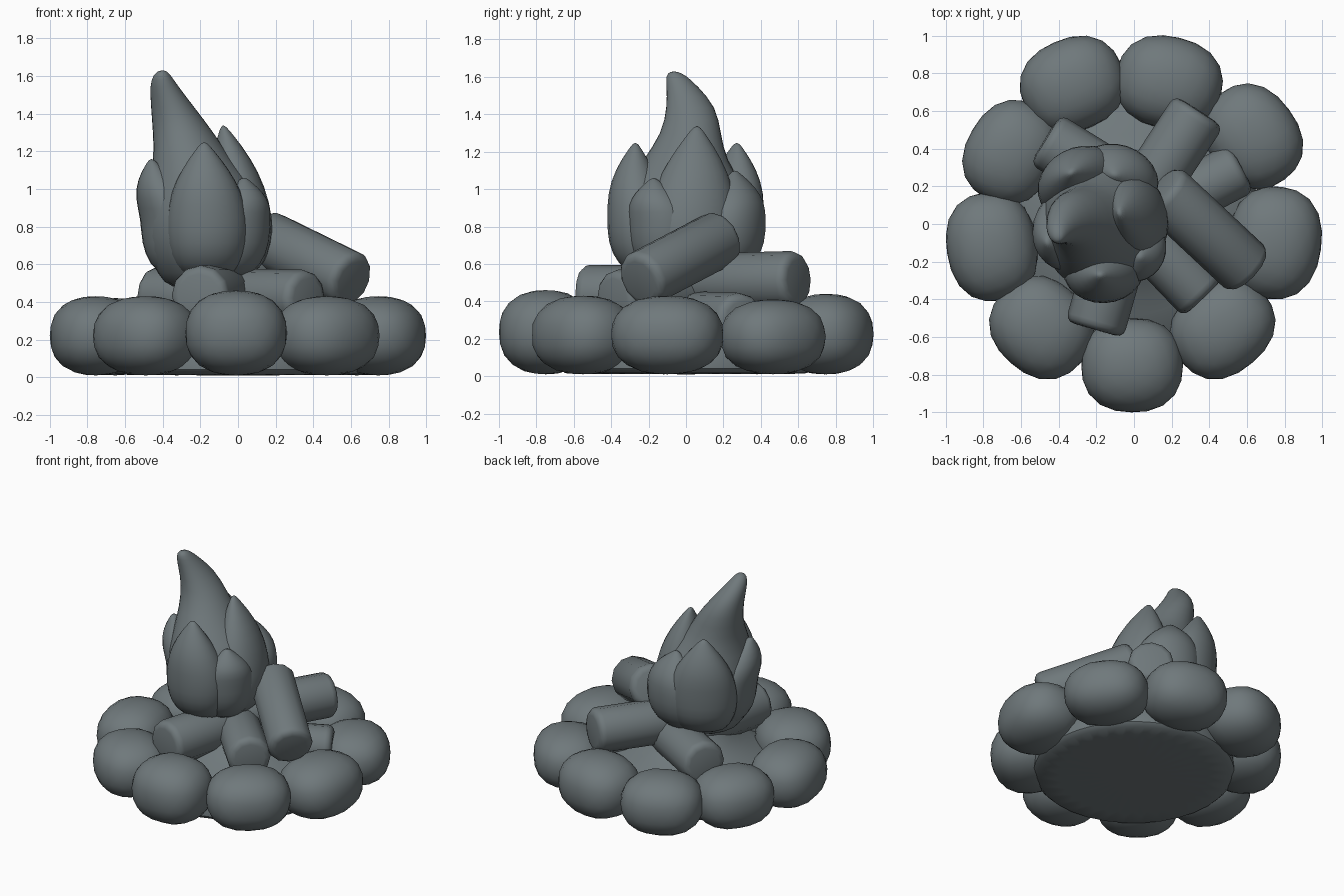
import bpy, bmesh, math
from mathutils import Vector, Matrix

if "Cube" in bpy.data.objects:
    bpy.data.objects.remove(bpy.data.objects["Cube"], do_unlink=True)

slate = bpy.data.materials.new("slate_grey")
slate.use_nodes = True
COLOUR = (0.16, 0.19, 0.2, 1)
slate.diffuse_color = COLOUR
slate.node_tree.nodes["Principled BSDF"].inputs["Base Color"].default_value = COLOUR


def finish(name, bm, angle=50):
    bmesh.ops.recalc_face_normals(bm, faces=bm.faces)
    mesh = bpy.data.meshes.new(name)
    bm.to_mesh(mesh)
    bm.free()
    mesh.materials.append(slate)
    ob = bpy.data.objects.new(name, mesh)
    bpy.context.collection.objects.link(ob)
    bpy.ops.object.select_all(action='DESELECT')
    ob.select_set(True)
    bpy.context.view_layer.objects.active = ob
    bpy.ops.object.shade_smooth_by_angle(angle=math.radians(angle))
    return ob


def stone(name, x, y, height, tangent_r, radial_r):
    """Rounded boulder, a little boxy, turned to face the fire."""
    bm = bmesh.new()
    bmesh.ops.create_icosphere(bm, subdivisions=3, radius=1)
    half = (height - 0.01) / 2
    p = 2.35
    for v in bm.verts:
        v.co /= sum(abs(c) ** p for c in v.co) ** (1 / p)
    turn = Matrix.Rotation(math.atan2(y, x), 4, 'Z')
    size = Matrix.Diagonal((radial_r, tangent_r, half, 1))
    bm.transform(Matrix.Translation((x, y, half + 0.01)) @ turn @ size)
    finish(name, bm, 80)


def log(name, start, end, radius):
    """Stubby log with softened rims."""
    a, b = Vector(start), Vector(end)
    axis = b - a
    bm = bmesh.new()
    bmesh.ops.create_cone(bm, cap_ends=True, segments=12, radius1=radius,
                          radius2=radius, depth=axis.length)
    rims = [e for e in bm.edges if any(len(f.verts) > 4 for f in e.link_faces)]
    bmesh.ops.bevel(bm, geom=rims, offset=0.045, segments=3, profile=0.5, affect='EDGES')
    turn = axis.to_track_quat('Z', 'Y').to_matrix().to_4x4()
    bm.transform(Matrix.Translation((a + b) / 2) @ turn)
    finish(name, bm, 60)


def loft(name, rings, turn=0.0, sides=16):
    """Skin of elliptical level rings: centre x, y, z, then the two radii."""
    bm = bmesh.new()
    loops = []
    for x, y, z, rx, ry in rings:
        loop = []
        for i in range(sides):
            t = math.tau * i / sides
            off = Matrix.Rotation(turn, 3, 'Z') @ Vector((rx * math.cos(t), ry * math.sin(t), 0))
            loop.append(bm.verts.new(Vector((x, y, z)) + off))
        loops.append(loop)
    for lo, hi in zip(loops, loops[1:]):
        for i in range(sides):
            j = (i + 1) % sides
            bm.faces.new((lo[i], lo[j], hi[j], hi[i]))
    bm.faces.new(loops[0])
    bm.faces.new(loops[-1])
    ob = finish(name, bm, 70)
    sub = ob.modifiers.new("soften", 'SUBSURF')
    sub.levels = sub.render_levels = 1
    return ob


def flame_lick(name, degrees, belly_r, width, tip, depth=0.19):
    """Leaf-shaped tongue; its outer edge bulges at the belly and runs up to the tip."""
    a = math.radians(degrees)
    out = Vector((math.cos(a), math.sin(a), 0))
    belly = Vector((-0.17, 0, 0.84)) + out * belly_r
    tip = Vector(tip)
    edge = []
    for z, reach, w in ((0.52, 0.62, 0.55), (0.6, 0.87, 0.82), (0.71, 0.99, 0.98), (0.84, 1, 1)):
        p = belly - out * belly_r * (1 - reach)
        edge.append((Vector((p.x, p.y, z)), w))
    for t, w in ((0.35, 0.86), (0.65, 0.56), (0.88, 0.24), (1, 0.05)):
        edge.append((belly.lerp(tip, t) + out * 0.055 * math.sin(math.pi * t), w))
    rings = []
    for p, w in edge:
        c = p - out * depth * w
        rings.append((c.x, c.y, c.z, depth * w, width * w))
    loft(name, rings, a, 12)


# Ground mound under the fire
loft("ground", [(0, 0, 0.01, 0.66, 0.66), (0, 0, 0.015, 0.68, 0.68), (0, 0, 0.18, 0.68, 0.68),
                (0, 0, 0.25, 0.48, 0.48), (0, 0, 0.33, 0.3, 0.3), (0, 0, 0.44, 0.18, 0.18)],
     sides=32)

# Ring of stones
STONES = [(-0.325, 0.74, 0.43, 0.28, 0.245), (0.185, 0.75, 0.44, 0.285, 0.245),
          (0.63, 0.465, 0.41, 0.285, 0.24), (0.745, -0.1, 0.43, 0.3, 0.25),
          (0.47, -0.55, 0.43, 0.285, 0.245), (-0.01, -0.75, 0.46, 0.27, 0.25),
          (-0.49, -0.55, 0.43, 0.28, 0.25), (-0.755, -0.12, 0.43, 0.29, 0.24),
          (-0.65, 0.38, 0.42, 0.28, 0.24)]
for n, s in enumerate(STONES):
    stone(f"stone_{n + 1}", *s)

# Stacked logs
log("leaning_log", (0.14, 0.19, 0.74), (0.61, -0.25, 0.51), 0.155)
log("back_log", (-0.02, 0.04, 0.5), (0.345, 0.6, 0.515), 0.155)
log("front_log", (-0.05, 0, 0.43), (-0.21, -0.56, 0.435), 0.16)
log("left_log", (0.1, 0.1, 0.41), (-0.47, 0.45, 0.43), 0.155)
log("front_left_log", (-0.1, 0.1, 0.43), (0.37, -0.39, 0.42), 0.15)
log("low_log", (0, 0, 0.31), (0.57, 0.3, 0.3), 0.145)

# Main flame, leaning toward its tip
loft("main_flame", [(-0.17, 0, 0.46, 0.2, 0.2), (-0.18, 0, 0.55, 0.25, 0.28),
                    (-0.175, 0, 0.66, 0.32, 0.37), (-0.17, 0, 0.83, 0.345, 0.39),
                    (-0.18, 0, 1.0, 0.31, 0.33), (-0.24, -0.01, 1.15, 0.21, 0.23),
                    (-0.29, 0.03, 1.3, 0.165, 0.16), (-0.35, 0.03, 1.44, 0.115, 0.135),
                    (-0.395, -0.02, 1.55, 0.075, 0.085), (-0.405, -0.055, 1.61, 0.045, 0.055),
                    (-0.4, -0.065, 1.63, 0.015, 0.015)])

# Tongues around the flame
flame_lick("front_lick", -88, 0.43, 0.23, (-0.18, -0.28, 1.25))
flame_lick("left_lick", 10, 0.365, 0.26, (-0.07, 0.06, 1.34))
flame_lick("small_lick", -38, 0.39, 0.2, (0.04, -0.18, 1.06))
flame_lick("right_lick", 190, 0.355, 0.24, (-0.47, -0.1, 1.16))
flame_lick("back_right_lick", 118, 0.44, 0.25, (-0.34, 0.28, 1.25))
flame_lick("back_lick", 72, 0.445, 0.24, (-0.1, 0.27, 1.1))
